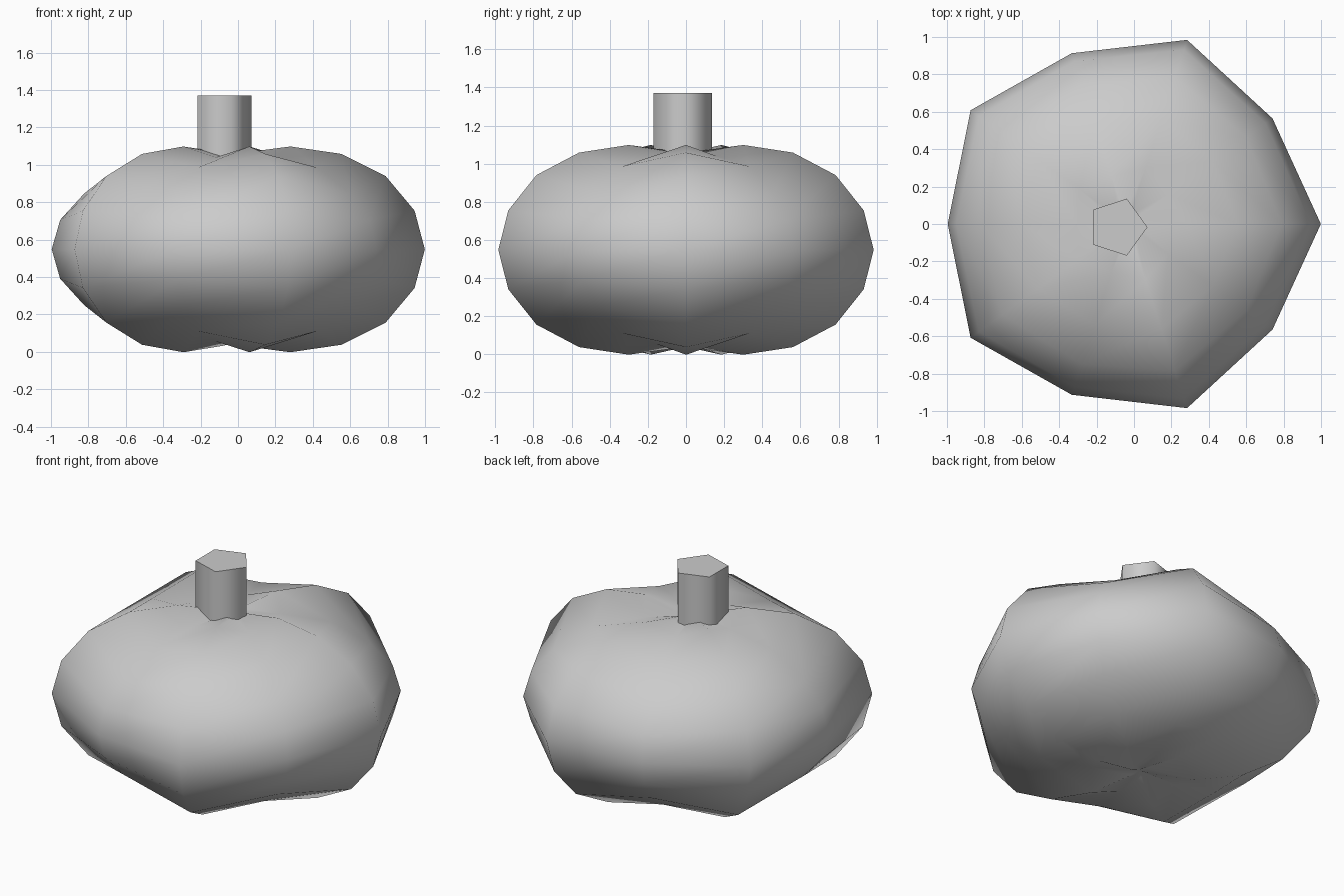
import bpy, bmesh, math

if "Cube" in bpy.data.objects:
    bpy.data.objects.remove(bpy.data.objects["Cube"])

CX, MID = -0.036, 0.548
# half profiles (radius, height above the middle) of a lobe ridge and of a groove
RIDGE = [(1.035, 0), (0.98, 0.207), (0.825, 0.392), (0.59, 0.51), (0.316, 0.55), (0.05, 0.515)]
GROOVE = [(0.96, 0), (0.915, 0.157), (0.787, 0.298), (0.565, 0.438), (0.27, 0.492), (0.05, 0.50)]


def full(profile):
    """Mirror a half profile below the middle, listed bottom to top."""
    return [(r, -z) for r, z in reversed(profile[1:])] + profile


def finish(name, bm, angle):
    bmesh.ops.recalc_face_normals(bm, faces=bm.faces)
    me = bpy.data.meshes.new(name)
    bm.to_mesh(me)
    bm.free()
    ob = bpy.data.objects.new(name, me)
    bpy.context.collection.objects.link(ob)
    bpy.ops.object.select_all(action='DESELECT')
    ob.select_set(True)
    bpy.context.view_layer.objects.active = ob
    bpy.ops.object.shade_smooth_by_angle(angle=math.radians(angle))
    return ob


# Pumpkin body: five ridges alternating with five grooves
bm = bmesh.new()
cols = []
for i in range(10):
    a = math.radians(36 * i)
    cols.append([bm.verts.new((CX + r * math.cos(a), r * math.sin(a), MID + z))
                 for r, z in full(GROOVE if i % 2 else RIDGE)])
for i in range(10):
    c, d = cols[i], cols[(i + 1) % 10]
    for k in range(len(c) - 1):
        bm.faces.new((c[k], d[k], d[k + 1], c[k + 1]))
# close the dimples at both ends
for end, z in ((0, MID - 0.50), (-1, MID + 0.50)):
    tip = bm.verts.new((CX, 0, z))
    for i in range(10):
        bm.faces.new((cols[i][end], cols[(i + 1) % 10][end], tip))
finish("pumpkin_body", bm, 180)

# Five-sided stem
bm = bmesh.new()
ring = [(-0.088 + 0.16 * math.cos(math.radians(72 * i)),
         -0.017 + 0.16 * math.sin(math.radians(72 * i))) for i in range(5)]
base = bm.faces.new([bm.verts.new((x, y, 0.98)) for x, y in ring])
new = bmesh.ops.extrude_face_region(bm, geom=[base], use_keep_orig=True)["geom"]
bmesh.ops.translate(bm, vec=(0, 0, 0.39),
                    verts=[g for g in new if isinstance(g, bmesh.types.BMVert)])
finish("stem", bm, 75)
